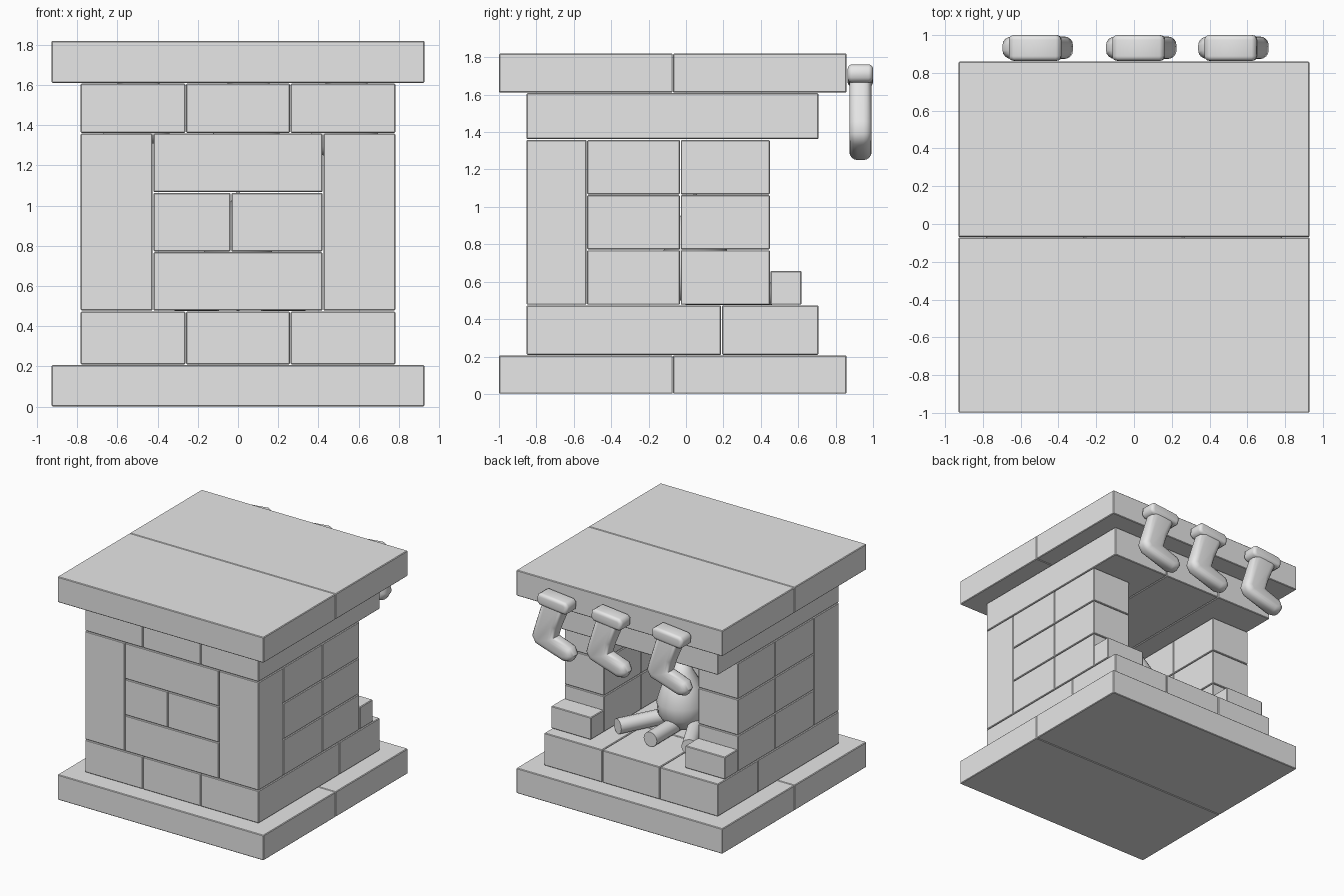
import bpy
import bmesh
from math import radians, tau
from mathutils import Vector, Matrix

default = bpy.data.objects.get("Cube")
if default:
    bpy.data.objects.remove(default)

# One plain stone colour for everything
GREY = (0.8, 0.8, 0.8, 1)
stone = bpy.data.materials.new("plain_grey")
stone.use_nodes = True
stone.diffuse_color = GREY
stone.node_tree.nodes["Principled BSDF"].inputs["Base Color"].default_value = GREY


def finish(name, bm, smooth=False):
    bmesh.ops.recalc_face_normals(bm, faces=bm.faces[:])
    mesh = bpy.data.meshes.new(name)
    bm.to_mesh(mesh)
    bm.free()
    mesh.materials.append(stone)
    obj = bpy.data.objects.new(name, mesh)
    bpy.context.collection.objects.link(obj)
    if smooth:
        bpy.ops.object.select_all(action='DESELECT')
        obj.select_set(True)
        bpy.context.view_layer.objects.active = obj
        bpy.ops.object.shade_smooth_by_angle(angle=radians(50))
    return obj


def brick(name, xs, ys, zs, gap=0.002, edge=0.005):
    """Box between the given limits, with a joint gap and a small chamfer."""
    bm = bmesh.new()
    bmesh.ops.create_cube(bm, size=1)
    lo = Vector((xs[0], ys[0], zs[0])) + Vector((gap, gap, gap))
    hi = Vector((xs[1], ys[1], zs[1])) - Vector((gap, gap, gap))
    for v in bm.verts:
        v.co = Vector([lo[i] if v.co[i] < 0 else hi[i] for i in range(3)])
    bmesh.ops.bevel(bm, geom=bm.edges[:], offset=edge, segments=1, affect='EDGES')
    return finish(name, bm)


def pairs(values):
    return list(zip(values, values[1:]))


# Levels and shared limits
SLAB, WALL, INNER = 0.93, 0.785, 0.423
BASE, HEARTH, LINTEL, MANTEL, TOP = 0.207, 0.475, 1.36, 1.61, 1.82
BACK, FRONT = -0.855, 0.71
ROWS = pairs((HEARTH, 0.77, 1.065, LINTEL))
THIRDS = pairs((-WALL, -0.26, 0.26, WALL))

# Base and mantel slabs, each in two halves
for ys in pairs((-1, -0.07, 0.86)):
    brick("base_slab", (-SLAB, SLAB), ys, (0, BASE), gap=0.001)
    brick("mantel_slab", (-SLAB, SLAB), ys, (MANTEL, TOP), gap=0.001)

# Hearth course and lintel course
for xs in THIRDS:
    brick("lintel_brick", xs, (BACK, FRONT), (LINTEL, MANTEL))
    for ys in pairs((BACK, 0.19, FRONT)):
        brick("hearth_brick", xs, ys, (BASE, HEARTH))

# Closed wall: middle bricks between the two tall corner stones
for row, zs in enumerate(ROWS):
    splits = (-INNER, -0.035, INNER) if row == 1 else (-INNER, INNER)
    for xs in pairs(splits):
        brick("wall_brick", xs, (BACK, -0.53), zs)

# Corner stones, side walls and hearth steps on both sides
for side in (-1, 1):
    xs = sorted((side * INNER, side * WALL))
    brick("corner_stone", xs, (BACK, -0.53), (HEARTH, LINTEL))
    for zs in ROWS:
        for ys in pairs((-0.53, -0.03, 0.45)):
            brick("side_brick", xs, ys, zs)
    brick("hearth_step", xs, (0.45, 0.62), (HEARTH, 0.66))

# Logs fanned out around the fire
for x_in, x_out, y_out in ((0.12, 0.33, 0.41), (0, 0, 0.46), (-0.1, -0.31, 0.4)):
    a = Vector((x_in, 0, HEARTH + 0.06))
    b = Vector((x_out, y_out, HEARTH + 0.06))
    turn = (b - a).to_track_quat('Z', 'Y').to_matrix().to_4x4()
    bm = bmesh.new()
    bmesh.ops.create_cone(bm, cap_ends=True, segments=12, radius1=0.06, radius2=0.06,
                          depth=(b - a).length,
                          matrix=Matrix.Translation((a + b) / 2) @ turn)
    finish("log", bm, smooth=True)

# Teardrop flame
bm = bmesh.new()
profile = [(0, 0.48), (0.12, 0.51), (0.18, 0.6), (0.19, 0.7),
           (0.15, 0.83), (0.08, 0.95), (0, 1.08)]
verts = [bm.verts.new((r, 0, z)) for r, z in profile]
edges = [bm.edges.new(p) for p in pairs(verts)]
bmesh.ops.spin(bm, geom=verts + edges, cent=(0, 0, 0), axis=(0, 0, 1),
               angle=tau, steps=20)
bmesh.ops.remove_doubles(bm, verts=bm.verts[:], dist=0.0005)
bmesh.ops.translate(bm, verts=bm.verts[:], vec=(0, 0.05, 0))
finish("flame", bm, smooth=True)


def padded(name, outline, y0, y1, rounding, x):
    """Outline in x and z, given thickness along y, with soft rims."""
    bm = bmesh.new()
    face = bm.faces.new([bm.verts.new((x + px, y0, pz)) for px, pz in outline])
    new = bmesh.ops.extrude_face_region(bm, geom=[face])["geom"]
    bmesh.ops.translate(bm, vec=(0, y1 - y0, 0),
                        verts=[g for g in new if isinstance(g, bmesh.types.BMVert)])
    rims = [e for e in bm.edges
            if abs(e.verts[0].co.y - e.verts[1].co.y) < 0.001]
    bmesh.ops.bevel(bm, geom=rims, offset=rounding, segments=4, profile=0.5,
                    affect='EDGES', clamp_overlap=True)
    finish(name, bm, smooth=True)


# Stockings hung along the mantel, toes towards the right
SOCK = [(0.085, 1.71), (0.165, 1.46), (0.185, 1.39), (0.15, 1.33),
        (-0.1, 1.25), (-0.16, 1.26), (-0.188, 1.31), (-0.16, 1.37),
        (-0.02, 1.42), (-0.045, 1.5), (-0.13, 1.7)]
CUFF = [(0.1, 1.665), (0.125, 1.69), (0.12, 1.745), (0.095, 1.762),
        (-0.13, 1.74), (-0.155, 1.715), (-0.15, 1.66), (-0.125, 1.642)]
for x in (-0.508, 0.04, 0.528):
    padded("stocking", SOCK, 0.873, 0.993, 0.045, x)
    padded("stocking_cuff", CUFF, 0.864, 1.0, 0.025, x)
